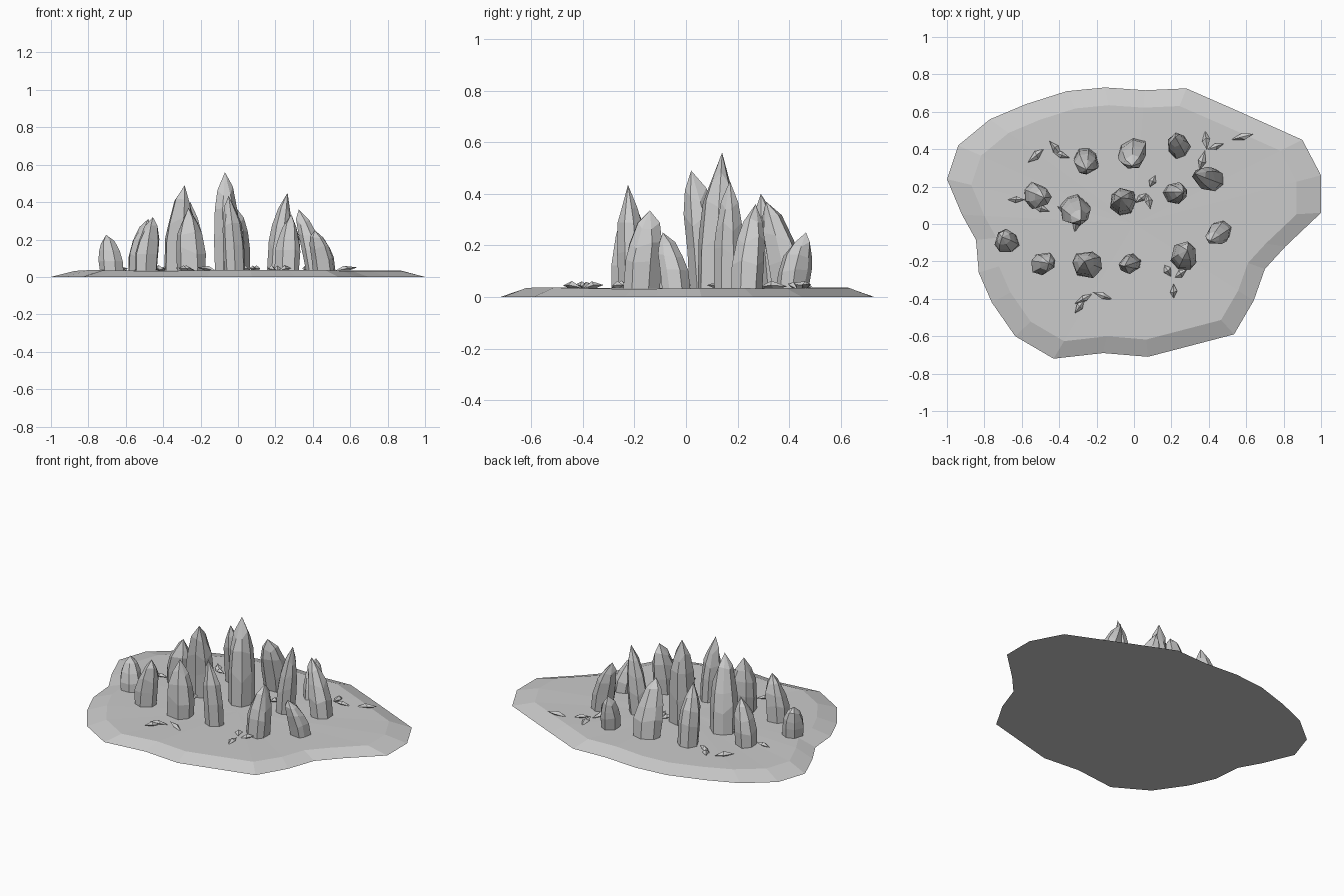
import bpy, bmesh, math, random
from mathutils import Vector, Matrix

if "Cube" in bpy.data.objects:
    bpy.data.objects.remove(bpy.data.objects["Cube"])

random.seed(4)
stone = bpy.data.materials.new("grey stone")
stone.diffuse_color = (0.6, 0.6, 0.6, 1)
stone.use_nodes = True
stone.node_tree.nodes["Principled BSDF"].inputs["Base Color"].default_value = stone.diffuse_color


def finish(name, bm):
    bmesh.ops.recalc_face_normals(bm, faces=bm.faces)
    me = bpy.data.meshes.new(name)
    bm.to_mesh(me)
    bm.free()
    me.materials.append(stone)
    ob = bpy.data.objects.new(name, me)
    bpy.context.collection.objects.link(ob)


def bridge(bm, a, b):
    n = len(a)
    for i in range(n):
        bm.faces.new((a[i], a[(i + 1) % n], b[(i + 1) % n], b[i]))


def fan(bm, ring, tip):
    n = len(ring)
    for i in range(n):
        bm.faces.new((ring[i], ring[(i + 1) % n], tip))


# Ground slab: irregular outline with a bevelled rim
outline = [(-1, .24), (-.94, .42), (-.77, .56), (-.58, .64), (-.36, .71), (-.155, .73),
           (.06, .715), (.28, .725), (.52, .62), (.90, .45), (1, .26), (1, .06),
           (.81, -.12), (.70, -.24), (.64, -.41), (.535, -.59), (.305, -.65),
           (.075, -.71), (-.165, -.69), (-.43, -.72), (-.635, -.60), (-.76, -.42),
           (-.83, -.26), (-.845, -.085), (-.92, .05)]
bm = bmesh.new()
low = [bm.verts.new((x, y, 0)) for x, y in outline]
rim = [bm.verts.new((x * .87, y * .87, .034 + random.uniform(-.003, .003))) for x, y in outline]
bridge(bm, low, rim)
fan(bm, rim, bm.verts.new((0, 0, .034)))
bm.faces.new(low)
finish("ground_slab", bm)


# Crystals: base x, base y, radius, tip x, tip y, tip z
crystals = [
    (-.68, -.10, .066, -.705, -.07, .225),
    (-.49, -.21, .068, -.455, -.21, .32),
    (-.245, -.22, .076, -.265, -.20, .37),
    (-.015, -.21, .055, -.05, -.225, .435),
    (.27, -.18, .075, .285, -.14, .335),
    (.465, -.04, .060, .41, -.09, .25),
    (-.32, .085, .077, -.285, .02, .49),
    (-.055, .11, .076, -.07, .14, .56),
    (.213, .16, .060, .265, .17, .45),
    (.425, .235, .068, .325, .27, .36),
    (-.255, .35, .070, -.255, .29, .40),
    (-.005, .395, .078, -.01, .31, .37),
    (.245, .41, .062, .22, .465, .25),
    (-.53, .155, .073, -.48, .14, .31)]
levels = [(0, .97), (.35, 1.0), (.6, .88), (.8, .58)]
sides = 7


def crystal(name, bx, by, r, tx, ty, h):
    bm = bmesh.new()
    spin = random.uniform(0, 6.28)
    wob = [random.uniform(.88, 1.08) for _ in range(sides)]
    turn = [random.uniform(-.18, .18) for _ in range(sides)]
    rings = []
    for k, (t, s) in enumerate(levels):
        ring = []
        for i in range(sides):
            a = spin + turn[i] + i * math.tau / sides
            tt = t + (random.uniform(-.06, .06) if k else 0)
            lean = max(tt, 0) ** 1.6
            rr = r * s * wob[i] * random.uniform(.95, 1.05)
            ring.append(bm.verts.new((bx + (tx - bx) * lean + rr * math.cos(a),
                                      by + (ty - by) * lean + rr * math.sin(a),
                                      .02 + (h - .02) * tt)))
        rings.append(ring)
    for a, b in zip(rings, rings[1:]):
        bridge(bm, a, b)
    fan(bm, rings[-1], bm.verts.new((tx, ty, h)))
    bm.faces.new(rings[0])
    finish(name, bm)


for n, c in enumerate(crystals, 1):
    crystal(f"crystal_{n:02d}", *c)


# Small fallen shards: x, y, length, heading in degrees
shards = [
    (-.525, .365, .11, 40), (-.42, .405, .10, 130), (-.39, .37, .10, 160),
    (.385, .45, .11, 95), (.44, .415, .10, 20), (.575, .465, .13, 15), (.365, .34, .11, 75),
    (.10, .23, .07, 65), (.08, .12, .08, 100), (.04, .14, .08, 40),
    (.18, -.25, .07, 120), (.25, -.265, .08, 35), (.212, -.36, .08, 90),
    (-.29, -.44, .09, 55), (-.27, -.40, .11, 30), (-.165, -.385, .12, 160),
    (-.63, .13, .09, 0), (-.50, .085, .10, 160), (-.31, 0, .10, 80), (-.37, .07, .09, 150)]
for n, (x, y, length, deg) in enumerate(shards, 1):
    bm = bmesh.new()
    half = length / 2
    w = random.uniform(.017, .023)
    mid = [bm.verts.new((random.uniform(-.2, .2) * half, w * a, .8 * w * b))
           for a, b in ((1, 0), (0, 1), (-1, 0), (0, -1))]
    fan(bm, mid, bm.verts.new((half, 0, -.006)))
    fan(bm, mid[::-1], bm.verts.new((-half, 0, -.006)))
    bm.transform(Matrix.Translation(Vector((x, y, .046)))
                 @ Matrix.Rotation(math.radians(deg), 4, 'Z')
                 @ Matrix.Rotation(random.uniform(-.25, .25), 4, 'Y'))
    finish(f"shard_{n:02d}", bm)
